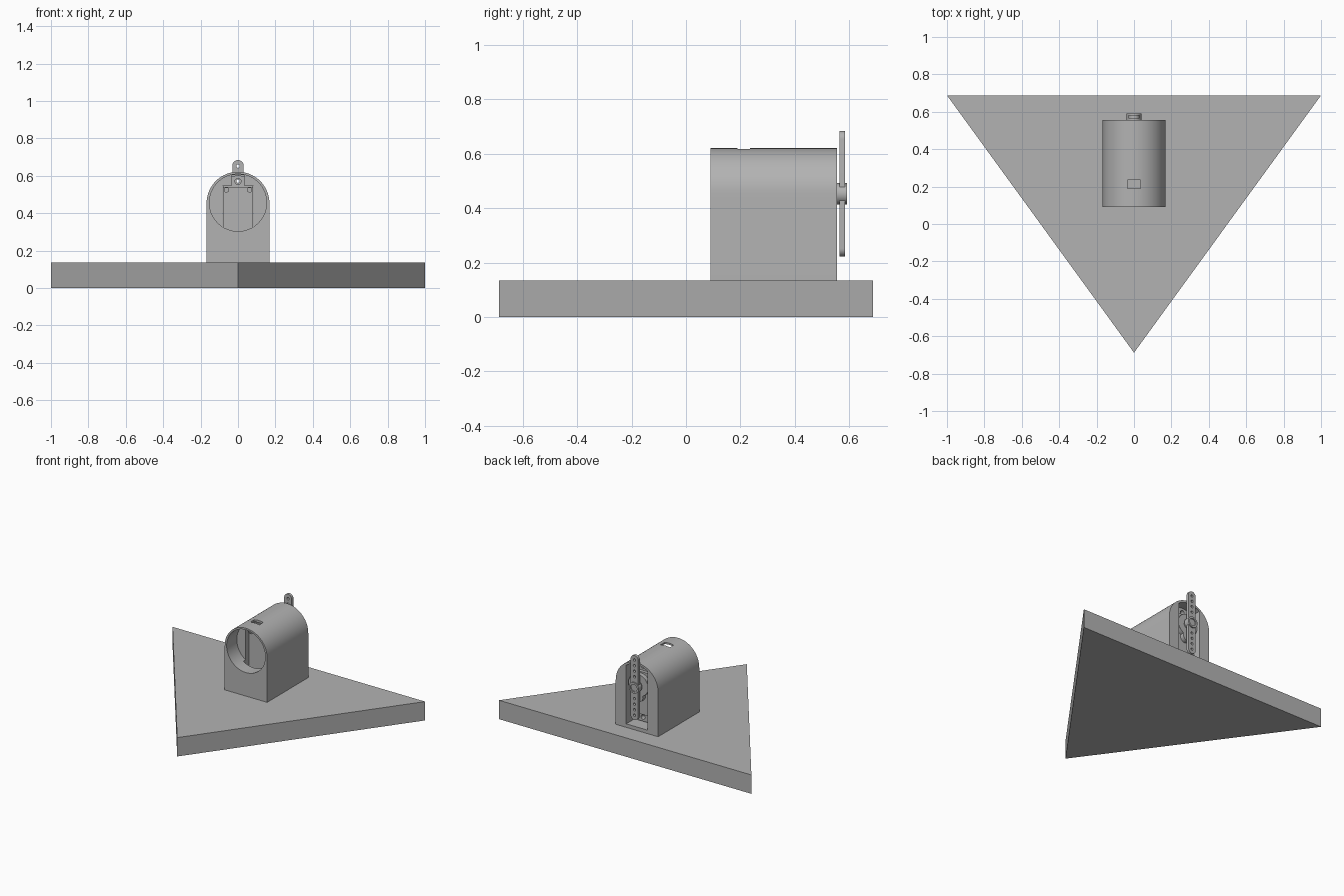
import bpy, bmesh
from math import pi, sin, cos, acos

cube = bpy.data.objects.get("Cube")
if cube:
    bpy.data.objects.remove(cube)

grey = bpy.data.materials.new("plain grey")
grey.use_nodes = True
grey.diffuse_color = (0.45, 0.45, 0.45, 1)
grey.node_tree.nodes["Principled BSDF"].inputs["Base Color"].default_value = (0.45, 0.45, 0.45, 1)

AXIS = 0.453    # height of the arch, bore and shaft centre


def arc(cx, cz, r, a0, a1, n):
    return [(cx + r * cos(a0 + (a1 - a0) * i / n), cz + r * sin(a0 + (a1 - a0) * i / n))
            for i in range(n + 1)]


def circle(r, cx=0, cz=AXIS, n=48):
    return arc(cx, cz, r, 0, 2 * pi, n)[:-1]


def rect(w, z0, z1):
    return [(w, z0), (w, z1), (-w, z1), (-w, z0)]


def prism(name, profile, a, b, upright=False):
    """Extrude an x-z profile along y, or an x-y profile along z when upright."""
    bm = bmesh.new()
    ends = [[bm.verts.new((x, v, d) if upright else (x, d, v)) for x, v in profile]
            for d in (a, b)]
    for ring in ends:
        bm.faces.new(ring)
    n = len(profile)
    for i in range(n):
        j = (i + 1) % n
        bm.faces.new((ends[0][i], ends[0][j], ends[1][j], ends[1][i]))
    bmesh.ops.recalc_face_normals(bm, faces=bm.faces)
    mesh = bpy.data.meshes.new(name)
    bm.to_mesh(mesh)
    bm.free()
    mesh.materials.append(grey)
    obj = bpy.data.objects.new(name, mesh)
    bpy.context.collection.objects.link(obj)
    return obj


def cut(obj, cutter):
    """Subtract the cutter, bake the result and throw the cutter away."""
    mod = obj.modifiers.new("cut", "BOOLEAN")
    mod.operation = "DIFFERENCE"
    mod.solver = "EXACT"
    mod.object = cutter
    graph = bpy.context.evaluated_depsgraph_get()
    mesh = bpy.data.meshes.new_from_object(obj.evaluated_get(graph))
    obj.modifiers.clear()
    obj.data = mesh
    bpy.data.objects.remove(cutter)


# Triangular base slab
prism("base", [(-1, 0.688), (0, -0.688), (1, 0.688)], 0, 0.135, upright=True)

# Arched housing
housing = prism("housing", [(-0.168, 0.135), (0.168, 0.135)] + arc(0, AXIS, 0.168, 0, pi, 40),
                0.09, 0.555)
edge = acos(0.085 / 0.153)
rear_opening = [(-0.085, 0.16), (0.085, 0.16)] + arc(0, AXIS, 0.153, edge, pi - edge, 16)
cut(housing, prism("bore_cutter", circle(0.153, cz=0.456, n=64), 0, 0.205))
cut(housing, prism("rear_cutter", rear_opening, 0.45, 0.6))
cut(housing, prism("servo_cutter", rect(0.084, 0.23, 0.545), 0.18, 0.47))
cut(housing, prism("cable_cutter", rect(0.035, 0.5, 0.605), 0.18, 0.47))
cut(housing, prism("top_slot_cutter", rect(0.036, 0.55, 0.7), 0.19, 0.235))

# Servo body, mounting ears and gear towers
prism("servo_body", rect(0.08, 0.236, 0.54), 0.24, 0.51)
ears = prism("servo_ears", [(-0.08, 0.175), (0.08, 0.175)]
             + arc(0, AXIS, 0.148, acos(0.08 / 0.148), pi - acos(0.08 / 0.148), 12), 0.453, 0.486)
for z in (0.205, 0.57):
    cut(ears, prism("ear_hole_cutter", circle(0.016, cz=z, n=20), 0.4, 0.52))
prism("gear_tower", circle(0.078), 0.5, 0.54)
prism("small_gear_tower", circle(0.036, cz=0.37, n=32), 0.5, 0.54)
prism("output_shaft", circle(0.03, n=24), 0.53, 0.575)

# Case screws on the underside of the servo
for side in (-1, 1):
    for z in (0.252, 0.524):
        screw = prism("case_screw", circle(0.014, side * 0.062, z, 20), 0.228, 0.25)
        cut(screw, prism("screw_cutter", circle(0.007, side * 0.062, z, 6), 0.2, 0.236))

# Two-armed horn with a row of holes on each arm
horn = prism("horn", arc(0, 0.654, 0.03, 0, pi, 16) + arc(0, 0.252, 0.03, pi, 2 * pi, 16),
             0.565, 0.584)
for side in (-1, 1):
    for k in range(4):
        z = AXIS + side * (0.078 + 0.04 * k)
        cut(horn, prism("horn_hole_cutter", circle(0.009, cz=z, n=16), 0.5, 0.65))
hub = prism("horn_hub", circle(0.039), 0.553, 0.592)
cut(hub, prism("hub_cutter", circle(0.026, n=32), 0.575, 0.65))
prism("hub_screw", circle(0.018, n=24), 0.57, 0.584)

# Smooth the curved walls, keep every edge crisp
bpy.ops.object.select_all(action="DESELECT")
for obj in bpy.context.scene.objects:
    if obj.type == "MESH":
        obj.select_set(True)
        bpy.context.view_layer.objects.active = obj
bpy.ops.object.shade_smooth_by_angle(angle=0.5)
